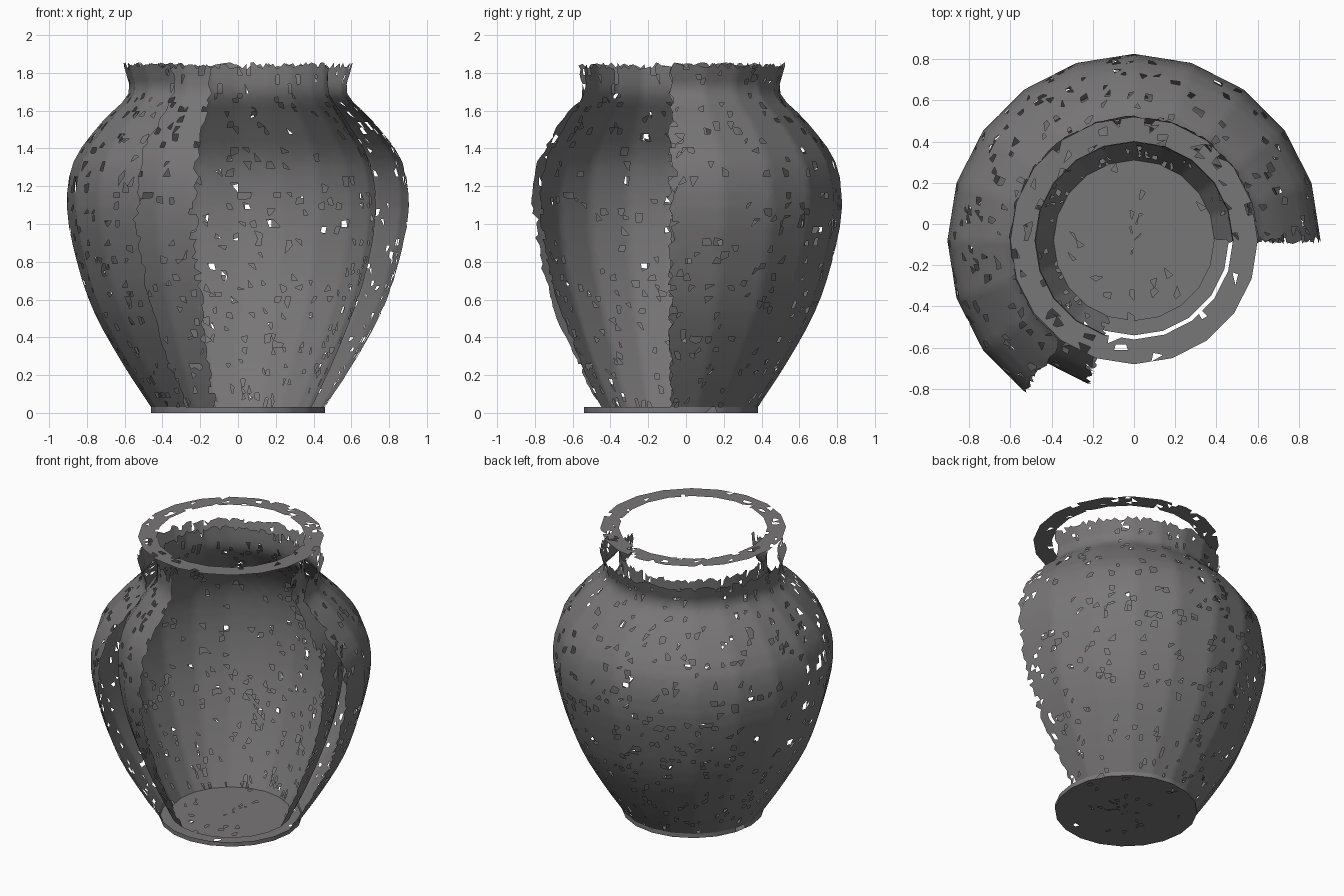
import bpy, math, random
from mathutils import Vector

if "Cube" in bpy.data.objects:
    bpy.data.objects.remove(bpy.data.objects["Cube"])

random.seed(7)
SIDES = 20          # facets round the pot
AXIS_Y = -0.08      # turning axis, shifted so the broken pot is centred
CELL = 0.034        # size of the flakes that can chip away

clay = bpy.data.materials.new("dark_clay")
clay.diffuse_color = (0.19, 0.184, 0.186, 1)
clay.use_nodes = True
clay.node_tree.nodes["Principled BSDF"].inputs["Base Color"].default_value = clay.diffuse_color


def rounded(profile, n=3):
    """Round a profile with a Catmull-Rom curve through its points."""
    p = [Vector(q) for q in profile]
    p = [2 * p[0] - p[1]] + p + [2 * p[-1] - p[-2]]
    out = []
    for a, b, c, d in zip(p, p[1:], p[2:], p[3:]):
        for i in range(n):
            t = i / n
            out.append(0.5 * (2 * b + (c - a) * t + (2 * a - 5 * b + 4 * c - d) * t * t
                              + (3 * b - a - 3 * c + d) * t ** 3))
    return out + [p[-2]]


def turned(name, profile, first, last, cols, chip, torn_top=False, torn_sides=False):
    """Turn a (radius, z) profile over facets first..last, chip random flakes
    out of the surface and tear its open edges."""
    pts = [Vector(p) for p in profile]
    # rows along the profile: (point, slope to the next row, is a crease)
    rows = []
    for a, b in zip(pts, pts[1:]):
        n = max(1, round((b - a).length / CELL))
        for i in range(n):
            rows.append((a.lerp(b, i / n), (b - a) / n, i == 0))
    rows.append((pts[-1], (pts[-1] - pts[-2]).normalized() * CELL, True))

    closed = last - first == SIDES
    ncol = (last - first) * cols
    width = ncol if closed else ncol + 1
    verts, faces = [], []
    for j, (p, slope, crease) in enumerate(rows):
        for i in range(width):
            u, q = first + i / cols, p.copy()
            end = not closed and i in (0, ncol)
            if i % cols and not end:
                u += random.uniform(-0.35, 0.35) / cols
            if end and torn_sides:
                inward = 1 if i == 0 else -1
                u += inward * random.uniform(-0.6, 0.6) / cols
            if not crease:
                q += slope * random.uniform(-0.35, 0.35)
            if torn_top and j == len(rows) - 1:
                q += slope * random.uniform(-0.6, 0.5)
            # straight chord between the two facet corners
            k = math.floor(u)
            a0, a1 = (2 * math.pi * (k + d) / SIDES for d in (0, 1))
            c0 = Vector((math.cos(a0), math.sin(a0)))
            c1 = Vector((math.cos(a1), math.sin(a1)))
            c = c0.lerp(c1, u - k) * q.x
            verts.append((c.x, c.y + AXIS_Y, q.y))

    for j in range(len(rows) - 1):
        for i in range(ncol):
            i2 = (i + 1) % width
            a, b = j * width + i, j * width + i2
            d, e = (j + 1) * width + i, (j + 1) * width + i2
            tris = [(a, b, e), (a, e, d)]
            r = random.random()
            if r < chip * 0.65:
                continue
            if r < chip * 1.3:
                tris.pop(random.randrange(2))
            faces += tris
    mesh = bpy.data.meshes.new(name)
    mesh.from_pydata(verts, [], faces)
    mesh.validate()
    mesh.materials.append(clay)
    ob = bpy.data.objects.new(name, mesh)
    bpy.context.collection.objects.link(ob)
    bpy.ops.object.select_all(action='DESELECT')
    ob.select_set(True)
    bpy.context.view_layer.objects.active = ob
    bpy.ops.object.shade_smooth_by_angle(angle=math.radians(40))
    return ob


# Outer wall: 13 of 20 facets survive, neck torn off below the rim
outer = [(.46, .03), (.61, .26), (.76, .53), (.85, .79), (.905, 1.08),
         (.87, 1.33), (.72, 1.54), (.58, 1.69), (.605, 1.84)]
turned("outer_wall", rounded(outer), 0, 13, 8, .065, True, True)

# Inner wall: one facet longer
inner = [(.39, .03), (.50, .26), (.61, .53), (.69, .79), (.73, 1.08),
         (.70, 1.33), (.58, 1.54), (.485, 1.69), (.48, 1.84)]
turned("inner_wall", rounded(inner), 0, 14, 7, .065, True, True)
bpy.context.object.data.flip_normals()

# Foot band, underside and inner floor: full circles
turned("foot_band", [(.46, 0), (.46, .03)], 0, SIDES, 4, .03)
turned("underside", [(.001, 0), (.46, 0)], 0, SIDES, 3, .03)
bpy.context.object.data.flip_normals()
turned("inner_floor", [(.39, .03), (.001, .03)], 0, SIDES, 3, .03)

# Flat rim left floating above the torn neck
turned("rim", [(.60, 2.0), (.48, 2.0)], 0, SIDES, 4, .08)
